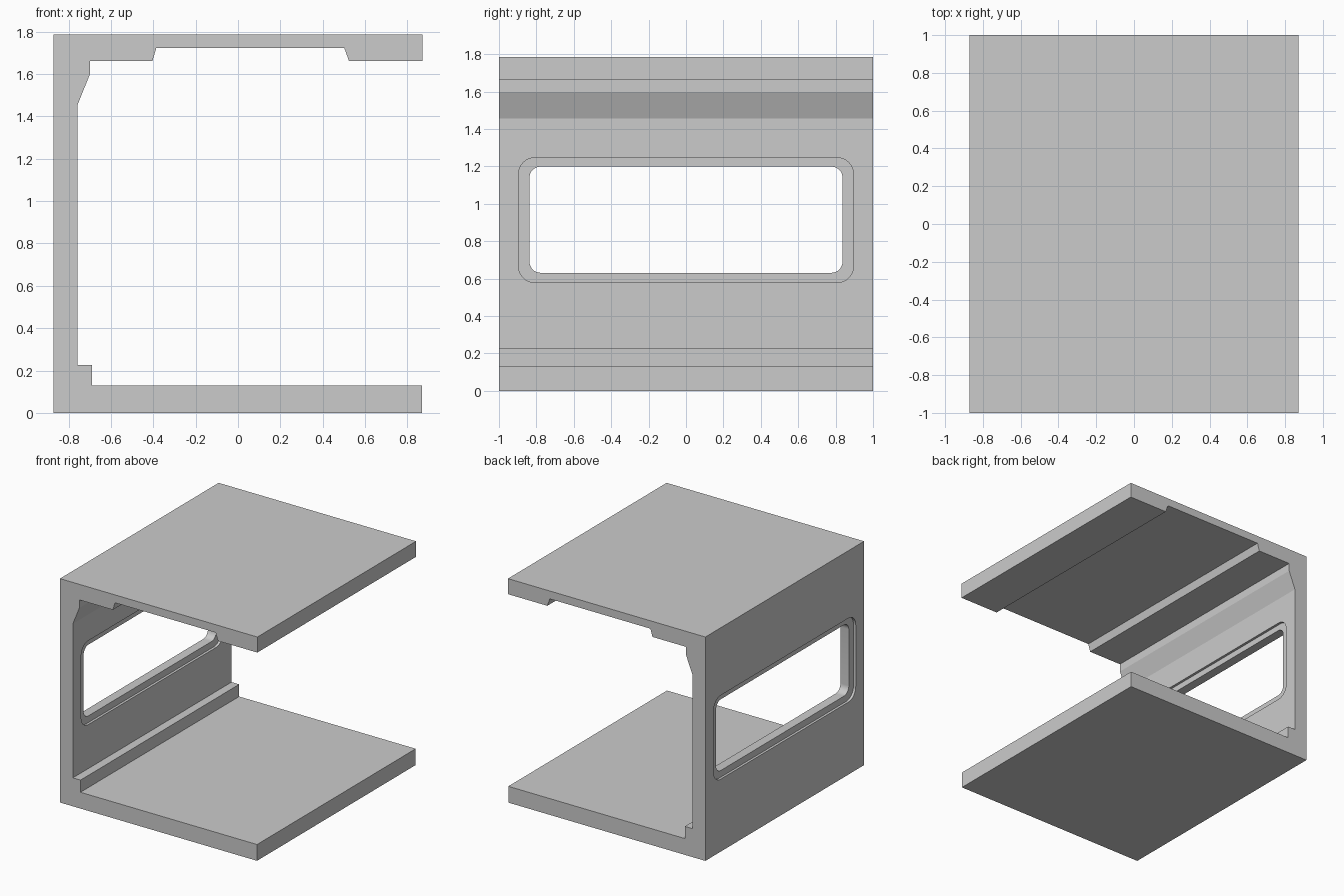
import bpy, bmesh
from math import cos, sin, pi

if "Cube" in bpy.data.objects:
    bpy.data.objects.remove(bpy.data.objects["Cube"])


def extrude_profile(name, points, offset):
    """Make a solid from a flat outline of 3D points pushed along offset."""
    bm = bmesh.new()
    face = bm.faces.new([bm.verts.new(p) for p in points])
    result = bmesh.ops.extrude_face_region(bm, geom=[face])
    new_verts = [g for g in result["geom"] if isinstance(g, bmesh.types.BMVert)]
    bmesh.ops.translate(bm, verts=new_verts, vec=offset)
    bmesh.ops.recalc_face_normals(bm, faces=bm.faces)
    mesh = bpy.data.meshes.new(name)
    bm.to_mesh(mesh)
    bm.free()
    obj = bpy.data.objects.new(name, mesh)
    bpy.context.collection.objects.link(obj)
    return obj


def rounded_window(x, half_width, z_low, z_high, radius, steps=8):
    """Rounded rectangle outline in the plane of the side wall."""
    y, low, high = half_width - radius, z_low + radius, z_high - radius
    centres = [(y, high), (-y, high), (-y, low), (y, low)]
    points = []
    for i, (cy, cz) in enumerate(centres):
        for s in range(steps + 1):
            a = pi / 2 * (i + s / steps)
            points.append((x, cy + radius * cos(a), cz + radius * sin(a)))
    return points


# Floor, side wall and roof as one continuous section
section = [
    (-0.871, 0), (0.868, 0), (0.868, 0.13),              # floor
    (-0.69, 0.13), (-0.69, 0.227), (-0.757, 0.227),      # skirting ledge
    (-0.757, 1.456), (-0.70, 1.598), (-0.70, 1.662),     # wall and sloped cove
    (-0.404, 1.662), (-0.386, 1.723), (0.502, 1.723),    # ceiling recess
    (0.524, 1.662), (0.871, 1.662), (0.871, 1.786), (-0.871, 1.786),
]
body = extrude_profile("carriage_section", [(x, -1, z) for x, z in section], (0, 2, 0))

# Window opening plus a shallow rebate on each face of the wall
cutters = [
    extrude_profile("window_opening_cutter",
                    rounded_window(-1.0, 0.837, 0.631, 1.199, 0.06), (0.4, 0, 0)),
    extrude_profile("outer_rebate_cutter",
                    rounded_window(-0.95, 0.896, 0.578, 1.247, 0.09), (0.099, 0, 0)),
    extrude_profile("inner_rebate_cutter",
                    rounded_window(-0.777, 0.896, 0.578, 1.247, 0.09), (0.1, 0, 0)),
]
for cutter in cutters:
    mod = body.modifiers.new(cutter.name, 'BOOLEAN')
    mod.operation = 'DIFFERENCE'
    mod.solver = 'EXACT'
    mod.object = cutter

# Bake the cuts and remove the helpers
bpy.context.view_layer.update()
graph = bpy.context.evaluated_depsgraph_get()
cut_mesh = bpy.data.meshes.new_from_object(body.evaluated_get(graph))
body.modifiers.clear()
body.data = cut_mesh
for cutter in cutters:
    bpy.data.objects.remove(cutter)

# Smooth window corners, crisp edges elsewhere
bpy.context.view_layer.objects.active = body
body.select_set(True)
bpy.ops.object.shade_smooth_by_angle(angle=0.35)
